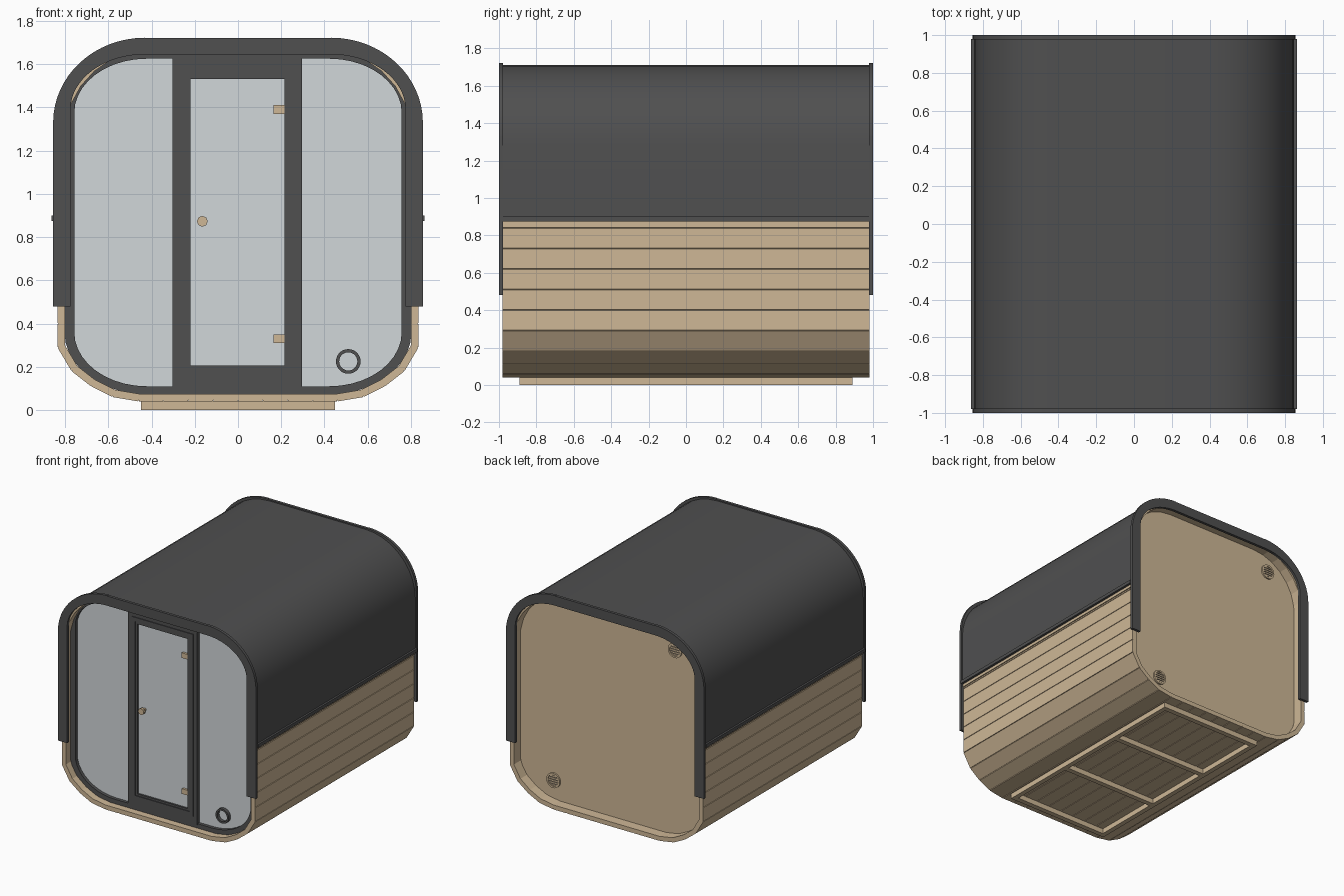
import bpy, bmesh, math
from mathutils import Vector

cube = bpy.data.objects.get("Cube")
if cube:
    bpy.data.objects.remove(cube, do_unlink=True)


def material(name, rgb):
    m = bpy.data.materials.new(name)
    m.use_nodes = True
    m.diffuse_color = (*rgb, 1)
    bsdf = next(n for n in m.node_tree.nodes if n.type == 'BSDF_PRINCIPLED')
    bsdf.inputs["Base Color"].default_value = (*rgb, 1)
    return m


WOOD = material("light_wood", (0.62, 0.475, 0.305))
DARK = material("charcoal", (0.079, 0.079, 0.08))
GLASS = material("grey_glass", (0.64, 0.68, 0.70))


def finish(name, bm, mat, smooth=False):
    bmesh.ops.recalc_face_normals(bm, faces=bm.faces)
    me = bpy.data.meshes.new(name)
    bm.to_mesh(me)
    bm.free()
    me.materials.append(mat)
    ob = bpy.data.objects.new(name, me)
    bpy.context.collection.objects.link(ob)
    if smooth:
        bpy.ops.object.select_all(action='DESELECT')
        ob.select_set(True)
        bpy.context.view_layer.objects.active = ob
        bpy.ops.object.shade_smooth_by_angle(angle=math.radians(30))


def add_prism(bm, loop, y0, y1):
    """Extrude a closed (x, z) loop along y."""
    a = [bm.verts.new((x, y0, z)) for x, z in loop]
    b = [bm.verts.new((x, y1, z)) for x, z in loop]
    bm.faces.new(a)
    bm.faces.new(b)
    for i in range(len(a)):
        j = (i + 1) % len(a)
        bm.faces.new((a[i], a[j], b[j], b[i]))


def prism(name, loop, y0, y1, mat):
    bm = bmesh.new()
    add_prism(bm, loop, y0, y1)
    finish(name, bm, mat)


def ring(name, outer, inner, y0, y1, mat, closed=True, smooth=False):
    """Band between two matching (x, z) loops, extruded along y."""
    bm = bmesh.new()
    rows = [[bm.verts.new((x, y, z)) for x, z in loop]
            for loop, y in ((outer, y0), (inner, y0), (inner, y1), (outer, y1))]
    n = len(outer)
    for i in range(n if closed else n - 1):
        j = (i + 1) % n
        for k in range(4):
            r, s = rows[k], rows[(k + 1) % 4]
            bm.faces.new((r[i], r[j], s[j], s[i]))
    if not closed:
        for e in (0, -1):
            bm.faces.new([r[e] for r in rows])
    finish(name, bm, mat, smooth)


def rect(x0, x1, z0, z1):
    return [(x0, z0), (x1, z0), (x1, z1), (x0, z1)]


def arc(cx, cz, rx, rz, a0, a1, n):
    angles = [math.radians(a0 + (a1 - a0) * i / n) for i in range(n + 1)]
    return [(cx + rx * math.cos(a), cz + rz * math.sin(a)) for a in angles]


def circle(x, z, r, n):
    return arc(x, z, r, r, 0, 360, n)[:-1]


def rounded(hw, z0, z1, rx, rz, n=10):
    """Rounded rectangle with elliptical corners."""
    pts = []
    for k, (sx, z) in enumerate(((1, z1 - rz), (-1, z1 - rz), (-1, z0 + rz), (1, z0 + rz))):
        pts += arc(sx * (hw - rx), z, rx, rz, 90 * k, 90 * k + 90, n)
    return pts


def mirrored(loop):
    return [(-x, z) for x, z in loop]


# Plank shell: one prism per stave, with shallow V grooves between them
half = [(0.115 * i, 0.04) for i in range(5)]
half += [(0.58, 0.06), (0.68, 0.11), (0.77, 0.18)]
half += [(0.835, 0.29 + 0.11 * i) for i in range(10)]
half += arc(0.405, 1.27, 0.43, 0.43, 8, 90, 6)
half += [(0.3 - 0.1 * i, 1.70) for i in range(4)]
outer = [Vector(p) for p in half + mirrored(half[1:-1])[::-1]]


def normal(a, b):
    d = (b - a).normalized()
    return Vector((-d.y, d.x))


count = len(outer)
inner = []
for i, p in enumerate(outer):
    n0, n1 = normal(outer[i - 1], p), normal(p, outer[(i + 1) % count])
    m = (n0 + n1).normalized()
    inner.append(p + m * 0.035 / m.dot(n0))
bm = bmesh.new()
for i in range(count):
    j = (i + 1) % count
    a, b = outer[i], outer[j]
    gap = (b - a).normalized() * 0.0025
    add_prism(bm, [a + gap, b - gap, b.lerp(inner[j], 0.2), inner[j],
                   inner[i], a.lerp(inner[i], 0.2)], -0.98, 0.98)
finish("plank_shell", bm, WOOD)

# Recessed back wall with two round vents
wall = rounded(0.802, 0.073, 1.667, 0.38, 0.285)
BACK = 0.90
prism("back_wall", wall, BACK - 0.03, BACK, WOOD)
for label, x, z in (("upper", -0.54, 1.52), ("lower", 0.51, 0.225)):
    prism(label + "_vent_recess", circle(x, z, 0.05, 24), BACK - 0.005, BACK + 0.003, DARK)
    ring(label + "_vent_rim", circle(x, z, 0.058, 24), circle(x, z, 0.044, 24),
         BACK - 0.005, BACK + 0.012, WOOD, smooth=True)
    bm = bmesh.new()
    for k in range(-2, 3):
        h = 0.017 * k
        w = math.sqrt(0.048 ** 2 - h * h)
        add_prism(bm, rect(x - w, x + w, z + h - 0.005, z + h + 0.005),
                  BACK - 0.005, BACK + 0.009)
    finish(label + "_vent_slats", bm, WOOD)

# Recessed front frame and glazing
opening = rounded(0.757, 0.11, 1.625, 0.335, 0.25)
ring("front_frame", wall, opening, -0.925, -0.865, DARK, smooth=True)
prism("front_glass", rounded(0.77, 0.10, 1.635, 0.34, 0.255), -0.90, -0.89, GLASS)

# Door surround, nested door frames and door glass
surround = rect(-0.265, 0.265, 0.16, 1.58)
leaf = rect(-0.235, 0.235, 0.19, 1.55)
pane = rect(-0.22, 0.215, 0.205, 1.53)
ring("door_surround", rect(-0.302, 0.297, 0.10, 1.64), surround, -0.927, -0.865, DARK)
ring("door_frame", surround, leaf, -0.933, -0.865, DARK)
ring("door_leaf_edge", leaf, pane, -0.927, -0.865, DARK)
prism("door_glass", pane, -0.912, -0.902, GLASS)

# Hinges and knob
for label, z in (("lower", 0.33), ("upper", 1.39)):
    prism(label + "_hinge", rect(0.165, 0.215, z - 0.02, z + 0.02), -0.93, -0.90, WOOD)
prism("knob_stem", circle(-0.165, 0.873, 0.012, 8), -0.945, -0.905, WOOD)
prism("door_knob", circle(-0.165, 0.873, 0.025, 8), -0.962, -0.94, WOOD)

# Round air inlet in the front glass
ring("air_inlet", circle(0.51, 0.225, 0.057, 28), circle(0.51, 0.225, 0.042, 28),
     -0.925, -0.89, DARK, smooth=True)


# Roof cover wrapping over the upper half
def arch(hw, top, r, foot):
    side = [(hw, foot)] + arc(hw - r, top - r, r, r, 0, 90, 9)
    return side + mirrored(side)[::-1]


ring("roof_cover", arch(0.847, 1.711, 0.43, 0.88), arch(0.836, 1.70, 0.42, 0.88),
     -0.981, 0.981, DARK, closed=False, smooth=True)
for side, s in (("left", 1), ("right", -1)):
    prism(side + "_roof_lip", rect(s * 0.836, s * 0.862, 0.874, 0.90), -0.98, 0.98, DARK)
    prism(side + "_roof_batten", rect(s * 0.83, s * 0.843, 0.852, 0.874), -0.98, 0.98, WOOD)

# End trim: two legs, two curved corners and a top rail on each end
corner_out = arc(0.43, 1.33, 0.425, 0.392, 0, 90, 16)
corner_in = arc(0.43, 1.39, 0.345, 0.255, 0, 90, 16)
for end, y0, y1 in (("front", -1.0, -0.978), ("back", 0.978, 1.0)):
    prism(end + "_trim_top", rect(-0.43, 0.43, 1.645, 1.72), y0, y1, DARK)
    for side, s in (("left", 1), ("right", -1)):
        ring(f"{end}_{side}_trim_corner", [(s * x, z) for x, z in corner_out],
             [(s * x, z) for x, z in corner_in], y0, y1, DARK, closed=False, smooth=True)
        leg = [(0.775, 0.48), (0.855, 0.48), (0.855, 1.33), (0.775, 1.39)]
        prism(f"{end}_{side}_trim_leg", [(s * x, z) for x, z in leg], y0, y1, DARK)

# Base skid frame under the floor
bm = bmesh.new()
for s in (-1, 1):
    add_prism(bm, rect(s * 0.41, s * 0.448, 0, 0.042), -0.89, 0.89)
for y in (-0.87, -0.29, 0.29, 0.87):
    add_prism(bm, rect(-0.41, 0.41, 0, 0.042), y - 0.02, y + 0.02)
finish("base_frame", bm, WOOD)
